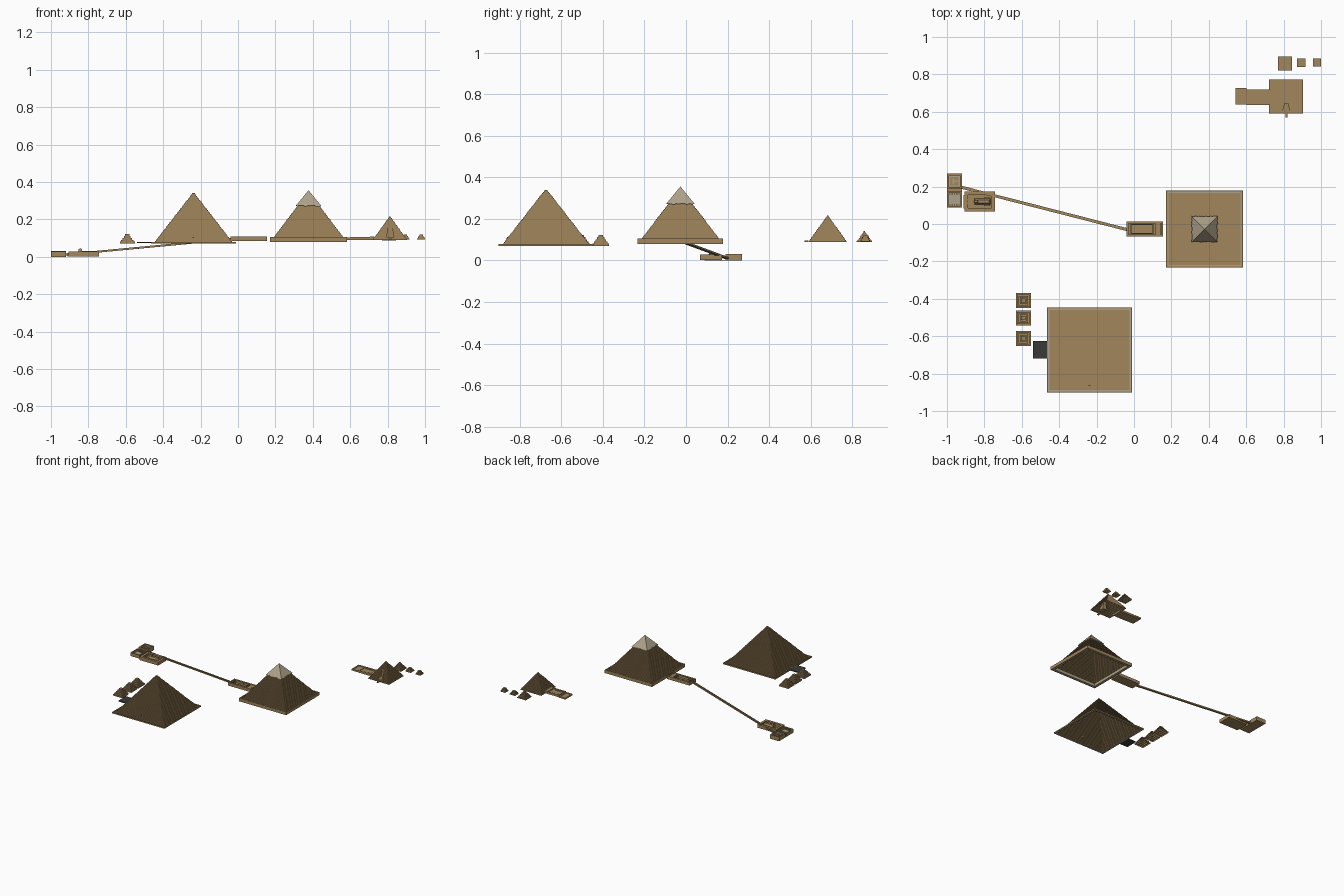
import bpy, bmesh, random
from mathutils import Vector

random.seed(4)
if "Cube" in bpy.data.objects:
    bpy.data.objects.remove(bpy.data.objects["Cube"], do_unlink=True)


def material(name, rgb):
    m = bpy.data.materials.new(name)
    m.use_nodes = True
    m.diffuse_color = (*rgb, 1)
    m.node_tree.nodes["Principled BSDF"].inputs["Base Color"].default_value = (*rgb, 1)
    return m


SAND = material("sandstone", (0.355, 0.24, 0.108))
PALE = material("pale limestone", (0.42, 0.36, 0.25))
BASALT = material("dark basalt", (0.042, 0.042, 0.04))


def finish(name, bm, mat):
    bmesh.ops.recalc_face_normals(bm, faces=bm.faces)
    me = bpy.data.meshes.new(name)
    bm.to_mesh(me)
    bm.free()
    me.materials.append(mat)
    ob = bpy.data.objects.new(name, me)
    bpy.context.collection.objects.link(ob)
    return ob


def loft(name, cx, cy, rings, mat, closed=False, bottom=False):
    """Join rectangular rings (half x, half y, z) into one shell."""
    bm = bmesh.new()
    loops = [[bm.verts.new((cx + sx * hx, cy + sy * hy, z))
              for sx, sy in ((-1, -1), (1, -1), (1, 1), (-1, 1))] for hx, hy, z in rings]
    pairs = list(zip(loops, loops[1:]))
    if closed:
        pairs.append((loops[-1], loops[0]))
    for a, b in pairs:
        for i in range(4):
            j = (i + 1) % 4
            bm.faces.new((a[i], a[j], b[j], b[i]))
    if not closed:
        if bottom:
            bm.faces.new(loops[0][::-1])
        bm.faces.new(loops[-1])
    return finish(name, bm, mat)


def box(name, cx, cy, hx, hy, z0, z1, mat=SAND):
    return loft(name, cx, cy, [(hx, hy, z0), (hx, hy, z1)], mat, bottom=True)


def frame(name, cx, cy, hx, hy, z0, z1, t, mat=SAND):
    ix, iy = hx - t, hy - t
    return loft(name, cx, cy, [(hx, hy, z0), (hx, hy, z1), (ix, iy, z1), (ix, iy, z0)],
                mat, closed=True)


def stepped(name, cx, cy, half, z0, z1, steps, tip=0.0, bottom=False):
    rings = []
    for i in range(steps):
        h = half + (tip - half) * i / steps
        rings += [(h, h, z0 + (z1 - z0) * i / steps), (h, h, z0 + (z1 - z0) * (i + 1) / steps)]
    return loft(name, cx, cy, rings, SAND, bottom=bottom)


def cut(target, cutter, floor_z):
    """Cut an opening, bake it, then open the underside."""
    cutter.hide_render = True
    mod = target.modifiers.new("opening", 'BOOLEAN')
    mod.operation = 'DIFFERENCE'
    mod.solver = 'EXACT'
    mod.object = cutter
    dg = bpy.context.evaluated_depsgraph_get()
    me = bpy.data.meshes.new_from_object(target.evaluated_get(dg))
    target.modifiers.clear()
    bm = bmesh.new()
    bm.from_mesh(me)
    under = [f for f in bm.faces if all(v.co.z < floor_z + 1e-4 for v in f.verts)]
    bmesh.ops.delete(bm, geom=under, context='FACES')
    bm.to_mesh(me)
    bm.free()
    target.data = me
    bpy.data.objects.remove(cutter, do_unlink=True)


# Great pyramid with its enclosure wall, entrance and basalt court
GX, GY = -0.238, -0.674
stepped("great_pyramid", GX, GY, 0.213, 0.07, 0.34, 54, 0.003)
frame("great_wall", GX, GY, 0.228, 0.228, 0.07, 0.08, 0.006)
frame("great_paving", GX, GY, 0.222, 0.222, 0.07, 0.073, 0.012, PALE)
box("great_entrance", GX, GY - 0.183, 0.008, 0.006, 0.098, 0.112)
box("great_entrance_door", GX, GY - 0.1895, 0.004, 0.0008, 0.098, 0.107, BASALT)
box("basalt_court", -0.503, GY + 0.002, 0.037, 0.046, 0.073, 0.08, BASALT)
for i, y in enumerate((-0.41, -0.503, -0.612)):
    stepped(f"west_small_pyramid_{i}", -0.592, y, 0.04, 0.07, 0.123, 5, 0.004)

# Middle pyramid with its surviving smooth casing
MX, MY = 0.377, -0.027
stepped("middle_pyramid", MX, MY, 0.203, 0.08, 0.347, 54)
frame("middle_wall", MX, MY, 0.206, 0.206, 0.08, 0.105, 0.009)
frame("middle_paving", MX, MY, 0.197, 0.197, 0.08, 0.098, 0.012, PALE)


def casing(name, apex, drop, slope, n):
    """Smooth pyramid cap with a ragged lower edge."""
    bm = bmesh.new()
    tip = bm.verts.new(apex)
    corners = [Vector(c) for c in ((-1, -1, 0), (1, -1, 0), (1, 1, 0), (-1, 1, 0))]
    edge = []
    for k in range(4):
        for i in range(n):
            p = corners[k].lerp(corners[(k + 1) % 4], i / n) * slope
            d = drop * (0.96 if i == 0 else random.uniform(0.92, 1.0))
            edge.append(bm.verts.new(Vector(apex) + (p - Vector((0, 0, 1))) * d))
    for i, v in enumerate(edge):
        bm.faces.new((tip, v, edge[(i + 1) % len(edge)]))
    return finish(name, bm, PALE)


casing("middle_casing", (MX, MY, 0.356), 0.087, 0.82, 20)

# Third pyramid with a breach in its front
TX, TY = 0.812, 0.682
third = stepped("third_pyramid", TX, TY, 0.091, 0.09, 0.216, 27, bottom=True)
breach = loft("breach_cutter", TX + 0.002, 0.611,
              [(0.019, 0.035, 0.106), (0.009, 0.035, 0.165)], SAND, bottom=True)
cut(third, breach, 0.09)
box("breach_rubble", TX + 0.004, 0.58, 0.006, 0.01, 0.09, 0.097)
stepped("east_small_pyramid", 0.807, 0.859, 0.037, 0.088, 0.141, 10)
for i, (x, h) in enumerate(((0.894, 0.023), (0.979, 0.021))):
    stepped(f"east_step_pyramid_{i}", x, 0.863, h, 0.092, 0.119, 4, 0.006)


def temple(name, cx, cy, hx, hy, z0, z1, floor, t=0.008, depth=0.016):
    frame(name + "_wall", cx, cy, hx, hy, z0, z1, t)
    box(name + "_floor", cx, cy, hx - t, hy - t, z0, z1 - depth, floor)


# Temple of the third pyramid
temple("third_temple_court", 0.656, 0.678, 0.054, 0.042, 0.09, 0.106, SAND, 0.008, 0.005)
temple("third_temple_porch", 0.573, 0.682, 0.029, 0.044, 0.09, 0.102, SAND, 0.01, 0.004)
box("third_temple_hall", 0.717, 0.678, 0.011, 0.042, 0.09, 0.108)
for s in (-1, 1):
    box(f"third_temple_block_{s}", 0.652, 0.678 + s * 0.025, 0.03, 0.004, 0.09, 0.104)

# Temple of the middle pyramid
temple("middle_temple", 0.058, -0.027, 0.098, 0.04, 0.084, 0.108, SAND, 0.01)
temple("middle_temple_court", 0.042, -0.027, 0.061, 0.027, 0.086, 0.106, PALE, 0.005, 0.014)
box("middle_temple_hall", 0.128, -0.027, 0.014, 0.03, 0.084, 0.106)
for i in range(6):
    for s in (-1, 1):
        box(f"court_pier_{i}_{s}", -0.004 + i * 0.018, -0.027 + s * 0.024, 0.004, 0.003,
            0.09, 0.109)


# Sloping causeway with low side walls
def causeway(name, a, b, w, h, t):
    a, b = Vector(a), Vector(b)
    side = (b - a).cross(Vector((0, 0, 1))).normalized()
    profile = ((-w, 0), (w, 0), (w, h), (w - t, h), (w - t, h / 2),
               (t - w, h / 2), (t - w, h), (-w, h))
    bm = bmesh.new()
    ends = [[bm.verts.new(p + side * u + Vector((0, 0, v))) for u, v in profile] for p in (a, b)]
    n = len(profile)
    for i in range(n):
        j = (i + 1) % n
        bm.faces.new((ends[0][i], ends[0][j], ends[1][j], ends[1][i]))
    for e in ends:
        bm.faces.new(e)
    return finish(name, bm, SAND)


causeway("causeway", (-0.925, 0.197, 0.006), (-0.037, -0.03, 0.09), 0.008, 0.01, 0.003)

# Valley temples
temple("valley_temple", -0.96, 0.229, 0.04, 0.04, 0.002, 0.032, SAND, 0.01)
frame("valley_temple_passage", -0.96, 0.229, 0.029, 0.029, 0.002, 0.019, 0.006, PALE)
box("valley_hall_stem", -0.952, 0.229, 0.012, 0.004, 0.002, 0.024, PALE)
box("valley_hall_bar", -0.967, 0.229, 0.004, 0.015, 0.002, 0.024, PALE)
temple("statue_temple", -0.96, 0.131, 0.04, 0.043, 0.002, 0.028, PALE, 0.008)
for i in range(5):
    for s in (-1, 1):
        box(f"statue_temple_pier_{i}_{s}", -0.984 + i * 0.012, 0.131 + s * 0.03,
            0.003, 0.003, 0.006, 0.026)

# Statue enclosure and the reclining lion statue
temple("statue_enclosure", -0.825, 0.12, 0.082, 0.053, 0.002, 0.028, SAND, 0.018, 0.018)
box("statue_enclosure_step", -0.9, 0.12, 0.012, 0.036, 0.002, 0.02)
loft("lion_body", -0.81, 0.12, [(0.042, 0.016, 0.004), (0.042, 0.016, 0.02),
                               (0.036, 0.009, 0.031)], SAND, bottom=True)
loft("lion_chest", -0.843, 0.12, [(0.012, 0.014, 0.004), (0.008, 0.009, 0.036)],
     SAND, bottom=True)
loft("lion_headdress", -0.842, 0.12, [(0.007, 0.011, 0.029), (0.008, 0.009, 0.038),
                                     (0.005, 0.006, 0.044)], SAND, bottom=True)
box("lion_face", -0.849, 0.12, 0.003, 0.005, 0.032, 0.041)
for s in (-1, 1):
    box(f"lion_paw_{s}", -0.865, 0.12 + s * 0.01, 0.022, 0.004, 0.004, 0.014)
    box(f"lion_haunch_{s}", -0.785, 0.12 + s * 0.018, 0.016, 0.005, 0.004, 0.02)
box("valley_ground", -0.96, 0.18, 0.04, 0.09, 0.0, 0.003)
